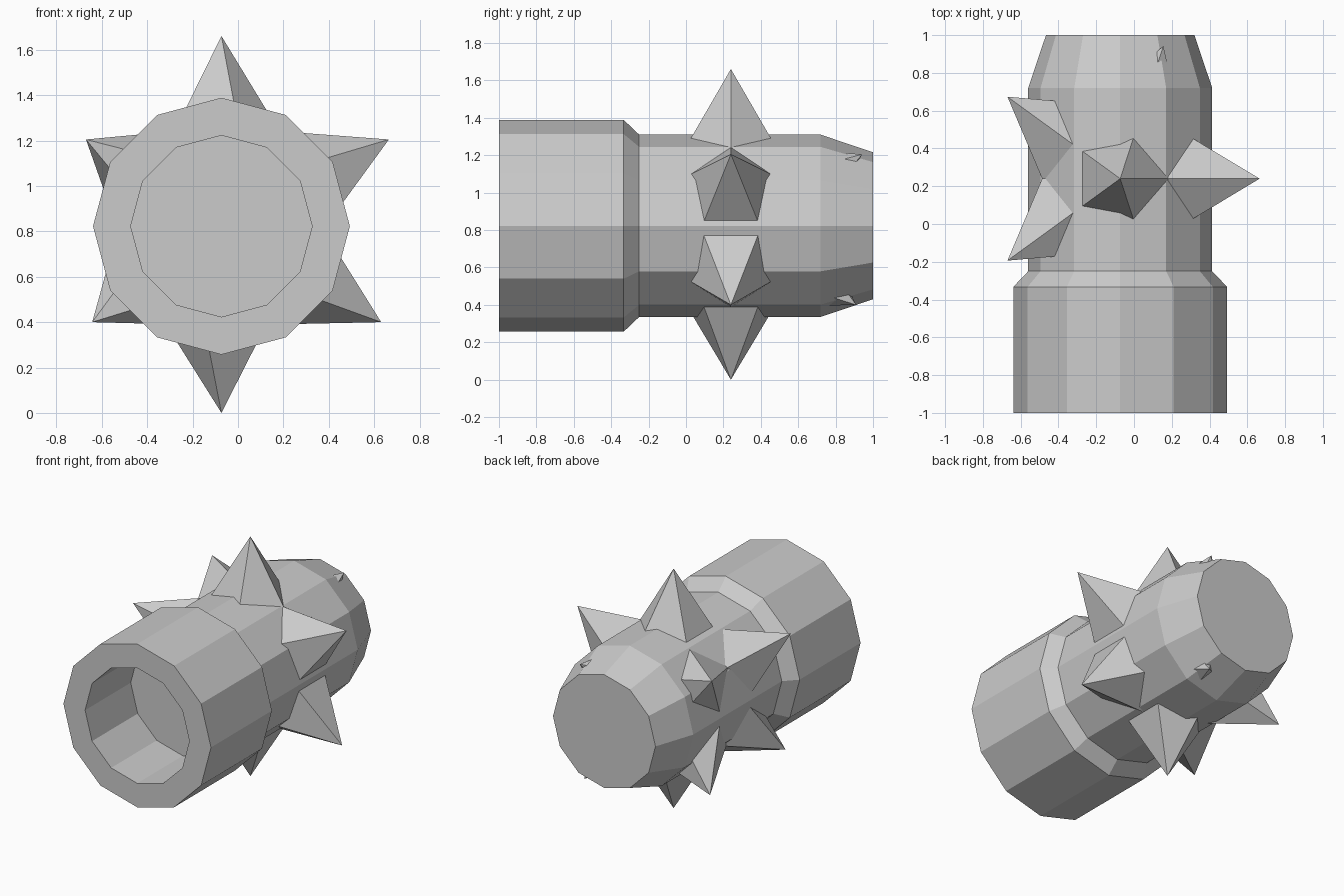
import bpy, bmesh
from math import cos, sin, radians, pi
from mathutils import Vector

if "Cube" in bpy.data.objects:
    bpy.data.objects.remove(bpy.data.objects["Cube"])

AX, AZ = -0.073, 0.823               # body axis runs along y
HUB = Vector((AX, 0.24, AZ))         # point the spikes radiate from


def finish(name, bm):
    bmesh.ops.recalc_face_normals(bm, faces=bm.faces)
    me = bpy.data.meshes.new(name)
    bm.to_mesh(me)
    bm.free()
    ob = bpy.data.objects.new(name, me)
    bpy.context.collection.objects.link(ob)
    return ob


# twelve-sided stepped head with a socket in the front: (y, radius)
profile = [(-0.5, 0.40), (-1, 0.40), (-1, 0.566), (-0.333, 0.566),
           (-0.25, 0.487), (0.72, 0.487), (1, 0.393)]
N = 12
bm = bmesh.new()
rings = [[bm.verts.new((AX + r * cos(2 * pi * i / N), y, AZ + r * sin(2 * pi * i / N)))
          for i in range(N)] for y, r in profile]
for a, b in zip(rings, rings[1:]):
    for i in range(N):
        j = (i + 1) % N
        bm.faces.new((a[i], a[j], b[j], b[i]))
bm.faces.new(rings[0])
bm.faces.new(rings[-1])
finish("mace_head", bm)


# five-sided spike pointing from the hub, one base corner towards 'corner'
def spike(name, tip, corner, base_dist=0.371, base_r=0.284):
    d = tip.normalized()
    u = (corner - d * corner.dot(d)).normalized()
    v = d.cross(u)
    bm = bmesh.new()
    apex = bm.verts.new(HUB + tip)
    base = [bm.verts.new(HUB + d * base_dist + base_r * (u * cos(2 * pi * k / 5) + v * sin(2 * pi * k / 5)))
            for k in range(5)]
    bm.faces.new(base)
    for k in range(5):
        bm.faces.new((base[k], base[(k + 1) % 5], apex))
    finish(name, bm)


UP = Vector((0, 0, 1))
spike("spike_top", UP * 0.838, Vector((1, 0, 0)))
spike("spike_bottom", UP * -0.823, Vector((-1, 0, 0)))

# upper and lower rings of five spikes
for k in range(5):
    a = radians(72 * k)
    spike(f"spike_upper_{k}", Vector((0.738 * cos(a), 0.738 * sin(a), 0.382)), UP)
    spike(f"spike_lower_{k}", Vector((0.704 * cos(a), 0.704 * sin(a), -0.423)), -UP)
